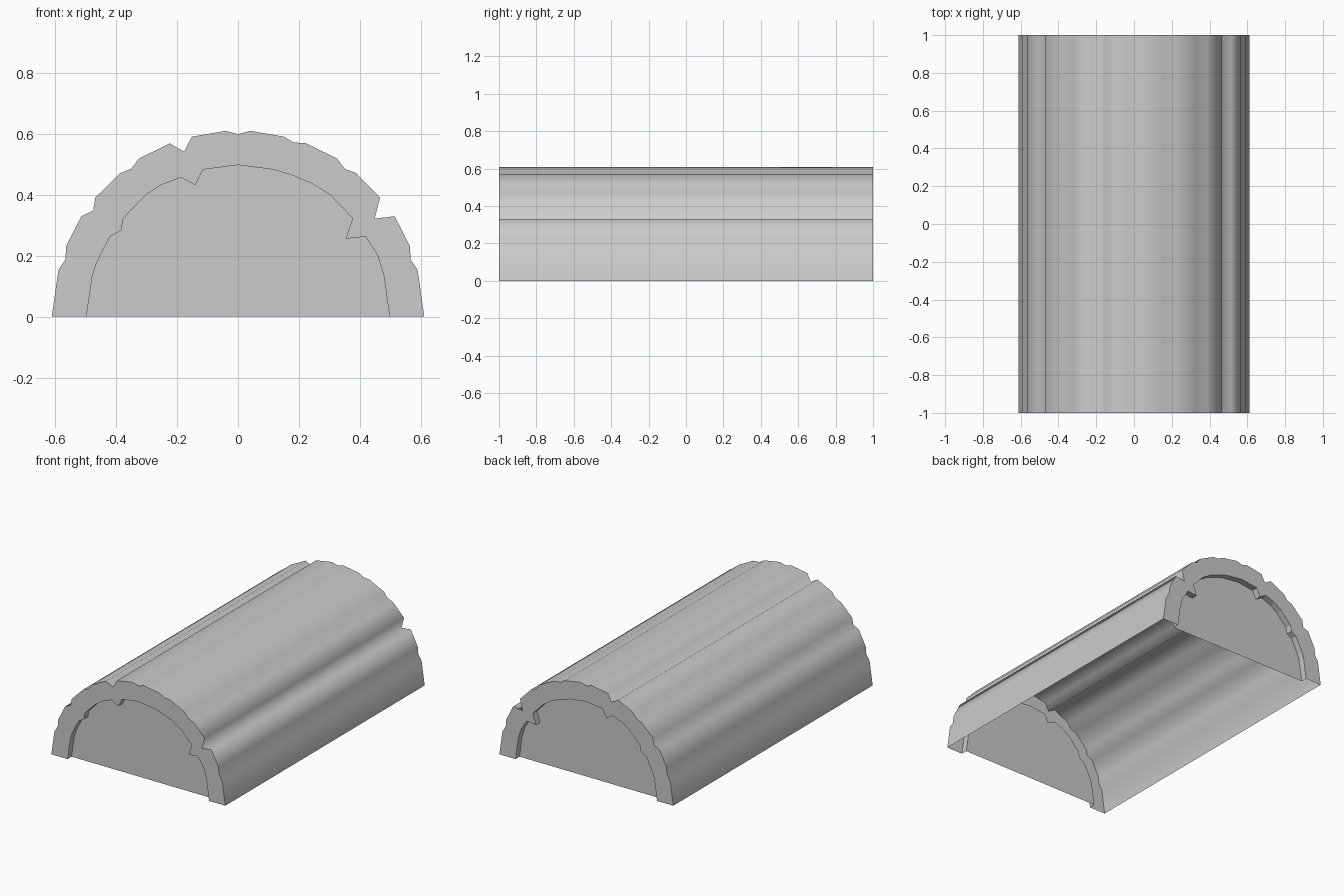
import bpy, bmesh

if "Cube" in bpy.data.objects:
    bpy.data.objects.remove(bpy.data.objects["Cube"])

# Bark outline in (x, z), left to right over the top
OUTER = [(-.611, 0), (-.589, .153), (-.566, .188), (-.564, .23), (-.514, .329),
         (-.475, .348), (-.468, .39), (-.387, .47), (-.35, .485), (-.325, .518),
         (-.224, .568), (-.177, .541), (-.151, .59), (-.04, .609), (0, .598),
         (.04, .609), (.151, .59), (.183, .571), (.224, .568), (.325, .518),
         (.35, .485), (.388, .47), (.466, .39), (.448, .321), (.514, .329),
         (.564, .23), (.566, .188), (.589, .153), (.611, 0)]

# Outline of the recess at each end
INNER = [(-.497, 0), (-.478, .132), (-.465, .172), (-.442, .22), (-.419, .262),
         (-.383, .283), (-.376, .322), (-.304, .398), (-.255, .43), (-.187, .457),
         (-.14, .431), (-.115, .482), (0, .497), (.115, .482), (.17, .466),
         (.242, .437), (.301, .4), (.376, .322), (.353, .255), (.419, .262),
         (.458, .2), (.478, .135), (.497, 0)]

FRONT, RECESS = -1.0, -0.96


def verts(bm, outline, y):
    return [bm.verts.new((x, y, z)) for x, z in outline]


def loft(bm, a, b, smooth):
    for i in range(len(a) - 1):
        bm.faces.new((a[i], a[i + 1], b[i + 1], b[i])).smooth = smooth


def finish(name, bm):
    mesh = bpy.data.meshes.new(name)
    bm.to_mesh(mesh)
    bm.free()
    obj = bpy.data.objects.new(name, mesh)
    bpy.context.collection.objects.link(obj)
    return obj


# Long bark sheet, open underneath
bm = bmesh.new()
loft(bm, verts(bm, OUTER, 1.0), verts(bm, OUTER, FRONT), True)
bmesh.ops.reverse_faces(bm, faces=bm.faces[:])
for f in bm.faces:
    f.normal_update()
if sum(f.normal.z for f in bm.faces) < 0:
    bmesh.ops.reverse_faces(bm, faces=bm.faces[:])
finish("bark_sheet", bm)

# End: flat rim, short recess wall and inset end panel, mirrored to the back
bm = bmesh.new()
rim_out = verts(bm, OUTER, FRONT)
rim_in = verts(bm, INNER, FRONT)
panel = verts(bm, INNER, RECESS)
bm.faces.new(rim_in + rim_out[::-1])
loft(bm, rim_in, panel, False)
bm.faces.new(panel[::-1])
for f in bm.faces:
    f.normal_update()
    c = f.calc_center_median()
    if len(f.verts) > 4 and f.normal.y > 0:
        f.normal_flip()
    elif len(f.verts) == 4 and f.normal.x * c.x + f.normal.z * c.z > 0:
        f.normal_flip()
ends = finish("log_ends", bm)
mirror = ends.modifiers.new("Mirror", 'MIRROR')
mirror.use_axis = (False, True, False)
mirror.use_mirror_merge = False
